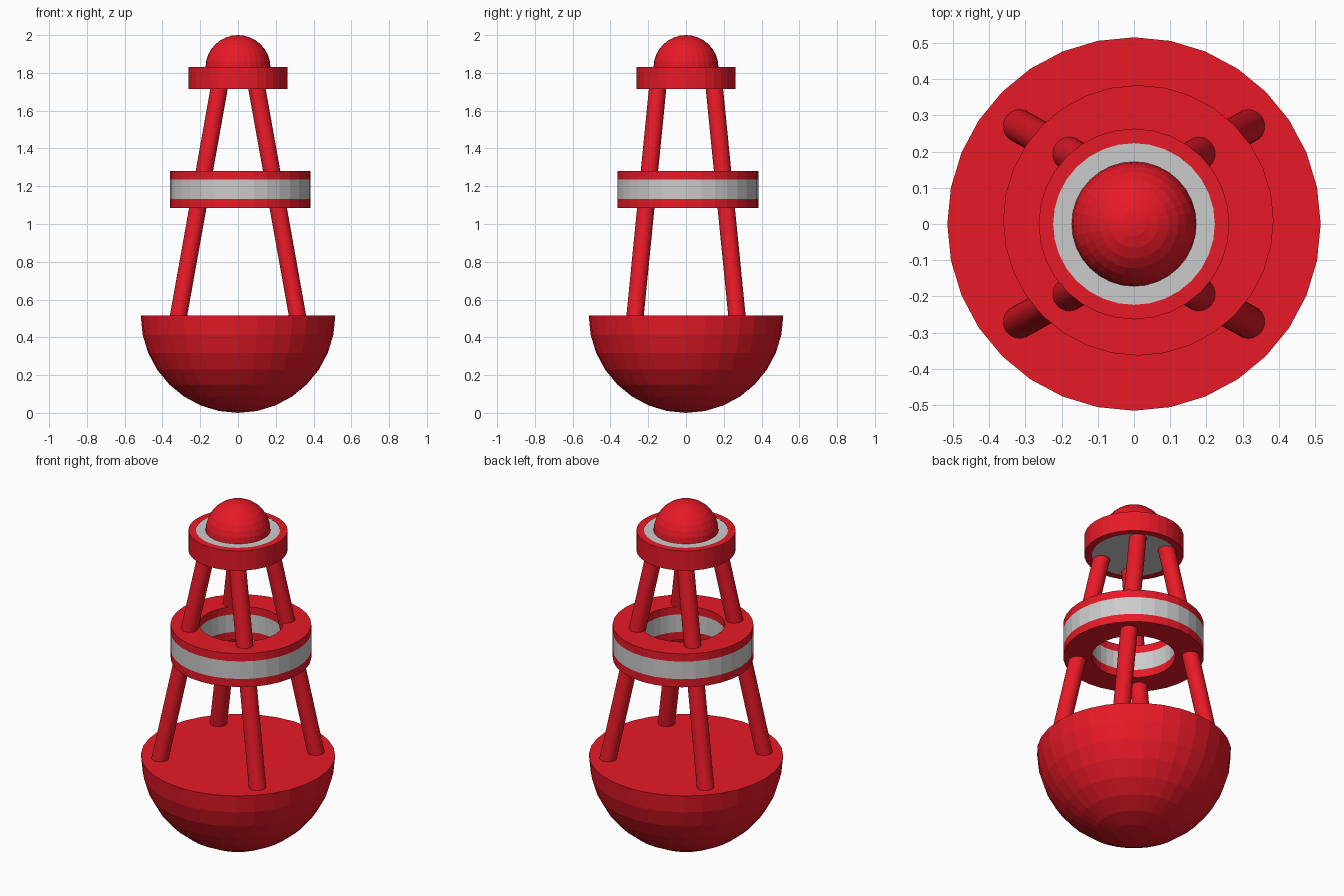
import bpy, bmesh, math
from mathutils import Vector

if "Cube" in bpy.data.objects:
    bpy.data.objects.remove(bpy.data.objects["Cube"])

SEG = 32
red = bpy.data.materials.new("red_paint")
red.diffuse_color = (0.8, 0.01, 0.02, 1)
red.use_nodes = True
red.node_tree.nodes["Principled BSDF"].inputs["Base Color"].default_value = red.diffuse_color


def finish(name, bm, mat, loc=(0, 0, 0)):
    bmesh.ops.remove_doubles(bm, verts=bm.verts, dist=1e-5)
    bmesh.ops.recalc_face_normals(bm, faces=bm.faces)
    me = bpy.data.meshes.new(name)
    bm.to_mesh(me)
    bm.free()
    ob = bpy.data.objects.new(name, me)
    ob.location = loc
    bpy.context.collection.objects.link(ob)
    if mat:
        me.materials.append(mat)
    return ob


def lathe(name, profile, mat=None, loc=(0, 0, 0), closed=False):
    """Revolve (radius, z) points round the z axis."""
    bm = bmesh.new()
    pts = [bm.verts.new((r, 0, z)) for r, z in profile]
    pairs = list(zip(pts, pts[1:])) + ([(pts[-1], pts[0])] if closed else [])
    edges = [bm.edges.new(p) for p in pairs]
    bmesh.ops.spin(bm, geom=pts + edges, cent=(0, 0, 0), axis=(0, 0, 1),
                   angle=math.tau, steps=SEG, use_duplicate=False)
    bmesh.ops.dissolve_degenerate(bm, edges=bm.edges, dist=1e-5)
    return finish(name, bm, mat, loc)


def ring(name, r_in, r_out, z0, z1, mat=None, loc=(0, 0, 0)):
    return lathe(name, [(r_in, z0), (r_out, z0), (r_out, z1), (r_in, z1)],
                 mat, loc, closed=True)


def quarter(radius, z, sign):
    return [(radius * math.cos(math.pi / 16 * i), z + sign * radius * math.sin(math.pi / 16 * i))
            for i in range(9)]


def leg(name, a, b, radius, mat):
    """Slanted round bar with horizontal ends."""
    bm = bmesh.new()
    loops = [[bm.verts.new(Vector(c) + Vector((radius * math.cos(math.tau * i / SEG),
                                               radius * math.sin(math.tau * i / SEG), 0)))
              for i in range(SEG)] for c in (a, b)]
    for i in range(SEG):
        j = (i + 1) % SEG
        bm.faces.new((loops[0][i], loops[0][j], loops[1][j], loops[1][i]))
    for lp in loops:
        bm.faces.new(lp)
    return finish(name, bm, mat)


# Float: lower half sphere with a flat deck
lathe("float_hull", [(0, 0.515)] + quarter(0.515, 0.515, -1), red)

# Four slanted legs
for sx, side in ((-1, "left"), (1, "right")):
    for sy, end in ((-1, "front"), (1, "back")):
        leg(f"{end}_{side}_leg", (sx * 0.321, sy * 0.273, 0.48),
            (sx * 0.096, sy * 0.148, 1.74), 0.046, red)

# Middle collar: grey band between two red rings
mid = (0.012, 0.01, 0)
ring("collar_lower_ring", 0.222, 0.373, 1.085, 1.132, red, mid)
ring("collar_grey_band", 0.222, 0.373, 1.132, 1.235, None, mid)
ring("collar_upper_ring", 0.222, 0.373, 1.235, 1.28, red, mid)

# Top collar with grey plate and lamp dome
ring("top_ring", 0.223, 0.263, 1.715, 1.83, red)
lathe("top_plate", [(0, 1.716), (0.223, 1.716), (0.223, 1.829), (0, 1.829)])
lathe("lamp_dome", quarter(0.172, 1.828, 1), red)
